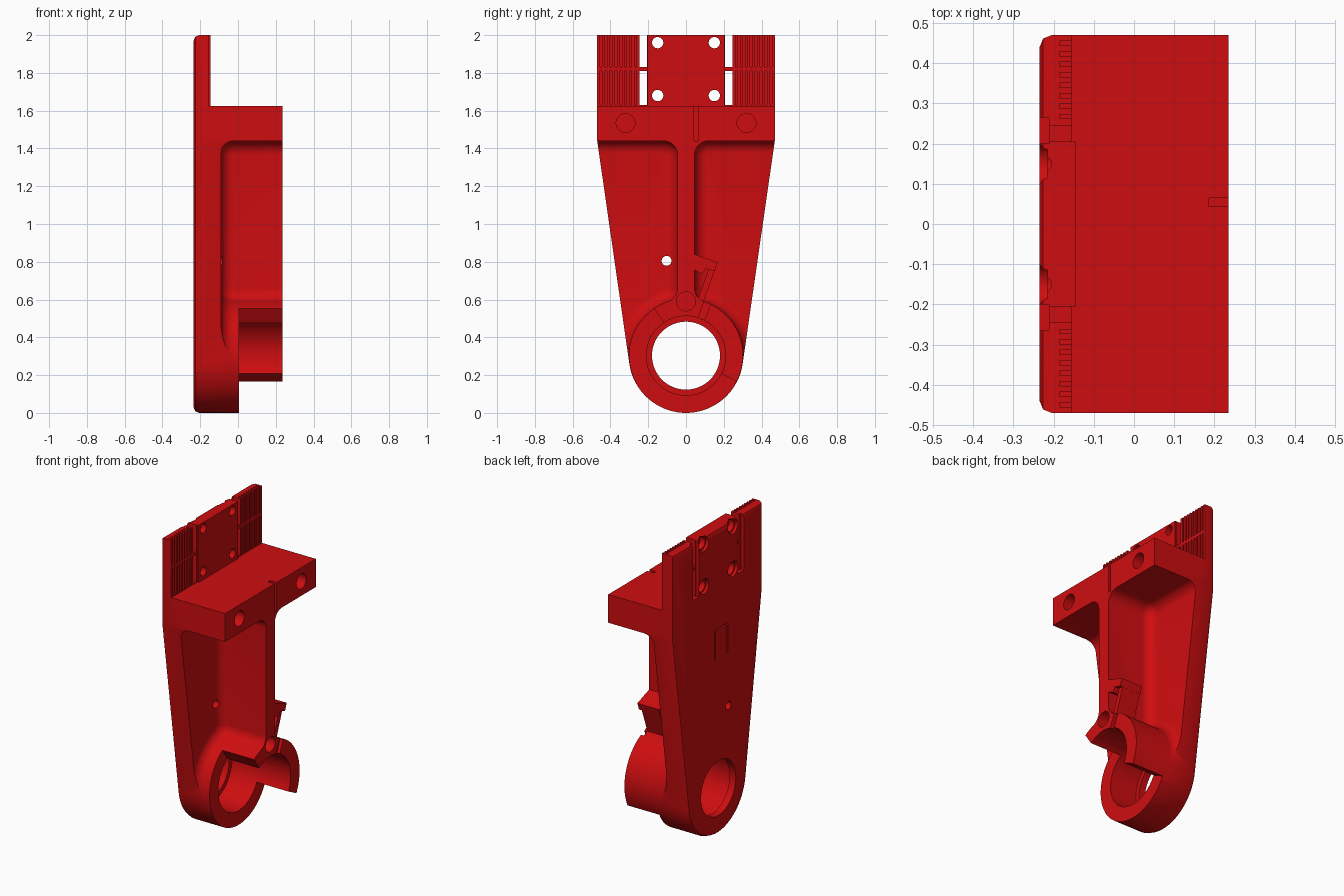
import bpy, bmesh, math
from math import cos, sin, radians

if "Cube" in bpy.data.objects:
    bpy.data.objects.remove(bpy.data.objects["Cube"])

red = bpy.data.materials.new("red plastic")
red.diffuse_color = (0.62, 0.004, 0.005, 1)
red.use_nodes = True
red.node_tree.nodes["Principled BSDF"].inputs["Base Color"].default_value = red.diffuse_color


def arc(cy, cz, r, a0, a1, n):
    """Points (y, z) along an arc, angles in degrees."""
    return [(cy + r * cos(radians(a0 + (a1 - a0) * i / n)),
             cz + r * sin(radians(a0 + (a1 - a0) * i / n))) for i in range(n + 1)]


def prism(name, pts, x0, x1, bevel=0, seg=1):
    """Extrude a (y, z) outline from x0 to x1, optionally bevelling the x0 rim."""
    bm = bmesh.new()
    low = [bm.verts.new((x0, y, z)) for y, z in pts]
    high = [bm.verts.new((x1, y, z)) for y, z in pts]
    n = len(pts)
    base = bm.faces.new(low)
    bm.faces.new(high[::-1])
    for i in range(n):
        j = (i + 1) % n
        bm.faces.new((low[j], low[i], high[i], high[j]))
    bmesh.ops.recalc_face_normals(bm, faces=bm.faces)
    if bevel:
        bmesh.ops.bevel(bm, geom=list(base.edges), offset=bevel, segments=seg,
                        profile=0.5, affect='EDGES', clamp_overlap=False)
    me = bpy.data.meshes.new(name)
    bm.to_mesh(me)
    bm.free()
    ob = bpy.data.objects.new(name, me)
    bpy.context.collection.objects.link(ob)
    me.materials.append(red)
    return ob


def rect(y0, y1, z0, z1):
    return [(y0, z0), (y1, z0), (y1, z1), (y0, z1)]


def disc(y, z, r, n=32):
    return arc(y, z, r, 0, 360 * (n - 1) / n, n - 1)


def combine(target, tool, op='DIFFERENCE'):
    mod = target.modifiers.new("combine", 'BOOLEAN')
    mod.operation, mod.solver, mod.object = op, 'EXACT', tool
    bpy.context.view_layer.objects.active = target
    bpy.ops.object.modifier_apply(modifier=mod.name)
    bpy.data.objects.remove(tool)


def cut(pts, x0, x1, **kw):
    combine(body, prism("cutter", pts, x0, x1, **kw))


CZ = 0.303      # height of the bearing bore
BACK, FRONT = -0.235, 0.235

# Tapered body with a chamfered back rim
outline = [(-0.47, 1.44), (-0.47, 2), (0.47, 2), (0.47, 1.44)]
outline = outline[::-1] + arc(0, CZ, 0.303, 188.4, 351.6, 40)
body = prism("bracket_body", outline, BACK, FRONT, bevel=0.03, seg=2)

# Thin upper plate with a raised centre pad
cut(rect(-1, 1, 1.625, 3), -0.145, 1)
for s in (-1, 1):
    cut(rect(s * 0.205, s * 1, 1.625, 3), -0.155, 1)

# Side pockets with filleted floors, leaving the centre rib
f = 0.075
fy = 0.045 + f
fh = math.sqrt((0.302 + f) ** 2 - fy ** 2)
ang = math.degrees(math.atan2(fh, fy))
pocket = (arc(fy, 1.44 - f, f, 90, 180, 10)
          + arc(fy, CZ + fh, f, 180, 180 + ang, 10)
          + arc(0, CZ, 0.302, ang, -30, 28)[1:]
          + [(0.9, CZ - 0.151), (0.9, 1.44)])
for s in (-1, 1):
    cut([(s * y, z) for y, z in pocket], -0.09, 0.6, bevel=0.065, seg=6)

# Front of the bearing boss: only the open collar arc stays
A0, A1 = 124, -27
cut(arc(0, CZ, 0.21, A0, A1, 40) + arc(0, CZ, 0.42, A1, A0 - 360, 48), 0.005, 1)

# Bearing bore with a retaining lip at the back
cut(disc(0, CZ, 0.18, 64), -1, 1)
cut(disc(0, CZ, 0.21, 64), -0.19, 1)

# Blind screw holes in the front face, and the cable hole
for y, z in ((-0.32, 1.535), (0.32, 1.535), (0, 0.59)):
    cut(disc(y, z, 0.05), 0.08, 1)
cut(disc(-0.103, 0.805, 0.026), -1, 0.0)

# Wire groove across the front block
cut(rect(0.043, 0.065, 1.44, 1.7), 0.187, 1)

for s in (-1, 1):
    # Counterbored mounting holes
    for z in (1.68, 1.96):
        cut(disc(s * 0.15, z, 0.03), -1, 0)
        cut(disc(s * 0.15, z, 0.04), -1, -0.18)
        cut(disc(s * 0.15, z, 0.05), -1, -0.215)
    # Back recess and strap slots, split by a thin bar
    cut(rect(s * 0.2, s * 0.265, 1.63, 2.1), -1, -0.212)
    for z0, z1 in ((1.63, 1.81), (1.83, 2.1)):
        cut(rect(s * 0.206, s * 0.245, z0, z1), -1, 0)
        # Fine vertical grooves
        for i in range(8):
            y = 0.262 + i * 0.026
            cut(rect(s * y, s * (y + 0.011), z0, z1), -0.185, 0)

# Shallow locating grooves on the back
for r in ((0.03, 0.042, 1.15, 1.35), (-0.1, -0.088, 1.15, 1.35), (-0.1, 0.042, 1.338, 1.35)):
    cut(rect(*r), -1, BACK + 0.012)

# Cable hook on one side of the rib
arm = [(0.03, 0.845), (0.168, 0.797), (0.152, 0.75), (0.105, 0.765), (0.085, 0.735), (0.03, 0.765)]
strut = [(0.16, 0.775), (0.085, 0.57), (0.055, 0.58), (0.125, 0.775)]
combine(body, prism("arm", arm, 0.08, 0.235), 'UNION')
combine(body, prism("strut", strut, 0.08, 0.215), 'UNION')

# Narrow wire slot in the collar below the hook
cut([(0.062, 0.50), (0.098, 0.49), (0.14, 0.60), (0.104, 0.61)], 0.215, 1)

bpy.ops.object.select_all(action='DESELECT')
body.select_set(True)
bpy.context.view_layer.objects.active = body
bpy.ops.object.shade_smooth_by_angle(angle=radians(30))
